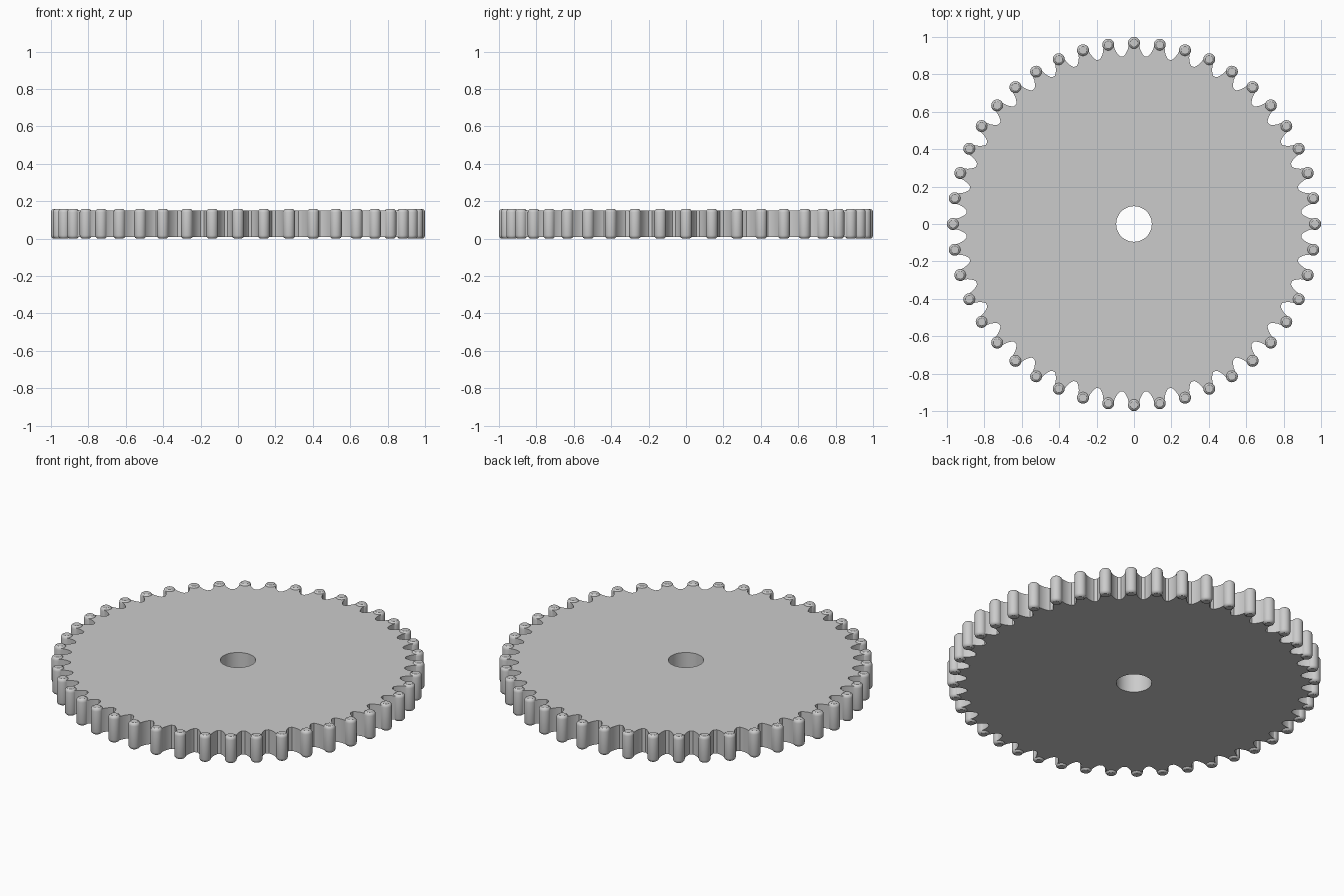
import bpy, bmesh, math

if "Cube" in bpy.data.objects:
    bpy.data.objects.remove(bpy.data.objects["Cube"])

TEETH = 44
STEP = 2 * math.pi / TEETH
PIN_R = 0.968           # distance of the tip pins from the axis
HOLE_R = 0.095
Z0, Z1 = 0.009, 0.149   # plate bottom and top


def finish(bm, name):
    bmesh.ops.recalc_face_normals(bm, faces=bm.faces)
    mesh = bpy.data.meshes.new(name)
    bm.to_mesh(mesh)
    bm.free()
    ob = bpy.data.objects.new(name, mesh)
    bpy.context.collection.objects.link(ob)
    bpy.context.view_layer.objects.active = ob
    ob.select_set(True)
    bpy.ops.object.shade_smooth_by_angle(angle=math.radians(30))
    ob.select_set(False)
    return ob


# One tooth: (sideways offset, height from the axis), tip to root
half = [(0.028, 0.968), (0.029, 0.952), (0.033, 0.935), (0.040, 0.918),
        (0.048, 0.905), (0.055, 0.897)]
tooth = [(-x, y) for x, y in reversed(half)] + half

# Toothed plate with a central bore
bm = bmesh.new()
rings = []
for i in range(TEETH):
    for x, y in tooth:
        r = math.hypot(x, y)
        a = i * STEP + math.atan2(x, y)
        c, s = math.cos(a), math.sin(a)
        rings.append([bm.verts.new((c * d, s * d, z)) for d, z in
                      ((HOLE_R, Z0), (r, Z0), (r, Z1), (HOLE_R, Z1))])
for a, b in zip(rings, rings[1:] + rings[:1]):
    for k in range(4):
        n = (k + 1) % 4
        bm.faces.new((a[k], b[k], b[n], a[n]))
finish(bm, "gear_plate")

# Rounded pins on the tooth tips
profile = [(0.020, 0), (0.026, 0.004), (0.030, 0.009), (0.032, 0.018)]
profile += [(r, 0.158 - z) for r, z in reversed(profile)]
SEG = 20
bm = bmesh.new()
for i in range(TEETH):
    cx, cy = PIN_R * math.cos(i * STEP), PIN_R * math.sin(i * STEP)
    loops = []
    for r, z in profile:
        loops.append([bm.verts.new((cx + r * math.cos(i * STEP + j * 2 * math.pi / SEG),
                                    cy + r * math.sin(i * STEP + j * 2 * math.pi / SEG), z))
                      for j in range(SEG)])
    for lo, hi in zip(loops, loops[1:]):
        for j in range(SEG):
            k = (j + 1) % SEG
            bm.faces.new((lo[j], lo[k], hi[k], hi[j]))
    bm.faces.new(loops[0][::-1])
    bm.faces.new(loops[-1])
finish(bm, "tip_pins")
